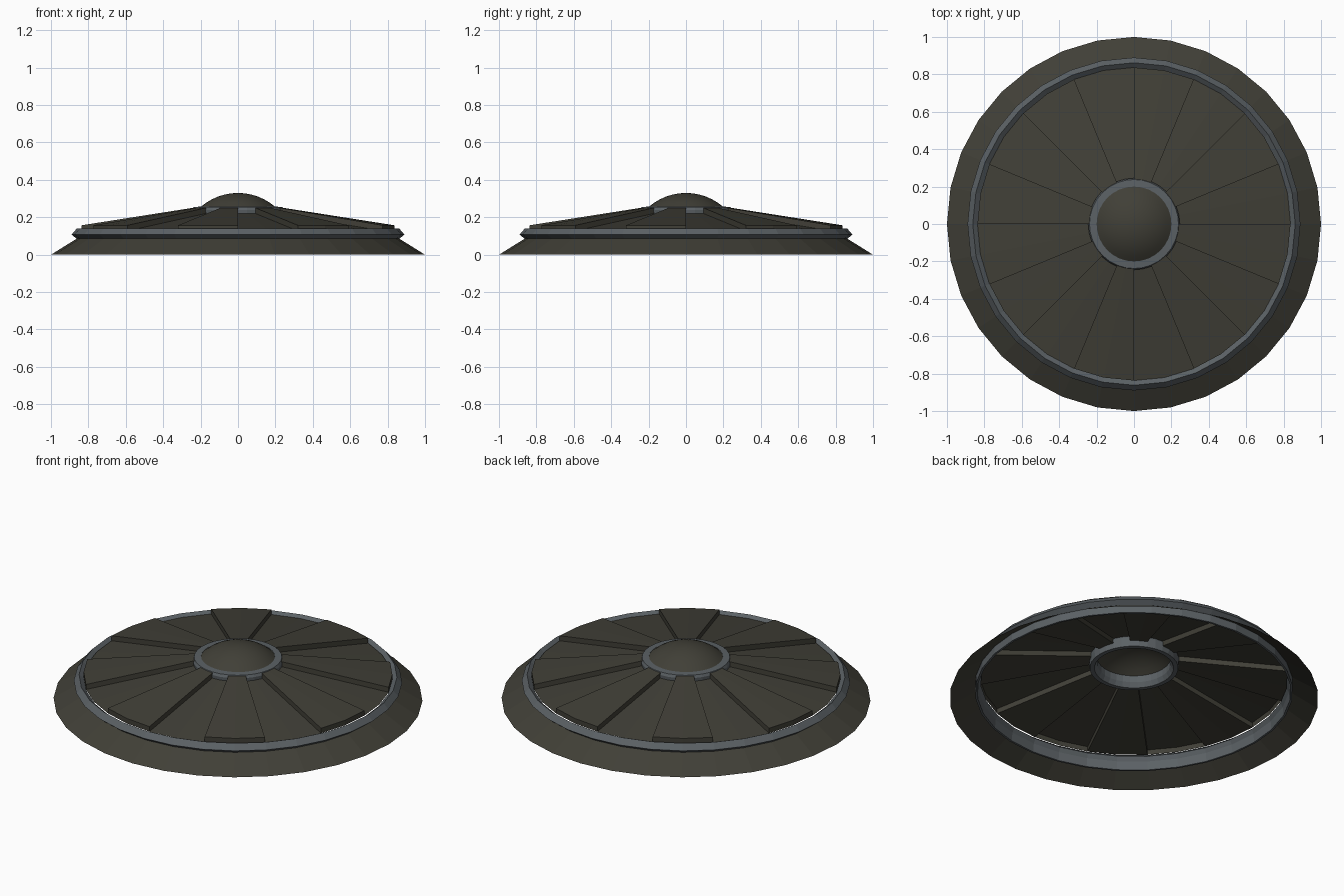
import bpy, bmesh, math

if "Cube" in bpy.data.objects:
    bpy.data.objects.remove(bpy.data.objects["Cube"])

SIDES = 32


def material(name, rgb):
    m = bpy.data.materials.new(name)
    m.diffuse_color = (*rgb, 1)
    m.use_nodes = True
    m.node_tree.nodes["Principled BSDF"].inputs["Base Color"].default_value = m.diffuse_color
    return m


olive = material("dark_olive", (0.052, 0.050, 0.038))
steel = material("blue_grey", (0.105, 0.120, 0.130))


def pt(r, k, z, n=SIDES):
    a = 2 * math.pi * k / n
    return (r * math.cos(a), r * math.sin(a), z)


def finish(name, bm, mat, merge=True):
    if merge:
        bmesh.ops.remove_doubles(bm, verts=bm.verts, dist=1e-5)
    bmesh.ops.recalc_face_normals(bm, faces=bm.faces)
    me = bpy.data.meshes.new(name)
    bm.to_mesh(me)
    bm.free()
    me.materials.append(mat)
    ob = bpy.data.objects.new(name, me)
    bpy.context.collection.objects.link(ob)
    return ob


def lathe(name, profile, mat, closed=False, smooth=False):
    bm = bmesh.new()
    pairs = list(zip(profile, profile[1:] + profile[:1]))
    if not closed:
        pairs.pop()
    for k in range(SIDES):
        for (r0, z0), (r1, z1) in pairs:
            quad = [pt(r0, k, z0), pt(r0, k + 1, z0)]
            quad += [pt(r1, k + 1, z1), pt(r1, k, z1)] if r1 > 0 else [(0, 0, z1)]
            bm.faces.new([bm.verts.new(p) for p in quad])
    ob = finish(name, bm, mat)
    for p in ob.data.polygons:
        p.use_smooth = smooth
    # an open sheet must face up and outwards
    if not closed and ob.data.polygons[0].normal.z < 0:
        ob.data.flip_normals()
    return ob


# sloping outer skirt, open below
lathe("outer_skirt", [(1.0, 0), (0.86, 0.087)], olive)

# bevelled clamp ring with a short flange under the skirt
lathe("clamp_ring", [(0.862, 0.14), (0.89, 0.107), (0.862, 0.085), (0.862, 0.04),
                     (0.85, 0.04), (0.845, 0.09), (0.832, 0.115)], steel, closed=True)

# sixteen roof panels, every other one raised, with step walls between
R_IN, R_OUT, STEP = 0.232, 0.837, 0.03
Z_IN, Z_OUT = 0.222, 0.127
bm = bmesh.new()


def face(*pts):
    bm.faces.new([bm.verts.new(p) for p in pts])


for s in range(16):
    up = STEP if s % 2 else 0
    k0 = s * 2
    for k in (k0, k0 + 1):
        face(pt(R_IN, k, Z_IN + up), pt(R_OUT, k, Z_OUT + up),
             pt(R_OUT, k + 1, Z_OUT + up), pt(R_IN, k + 1, Z_IN + up))
        if up:
            # outer end wall
            face(pt(R_OUT, k, Z_OUT), pt(R_OUT, k + 1, Z_OUT),
                 pt(R_OUT, k + 1, Z_OUT + up), pt(R_OUT, k, Z_OUT + up))
    # radial wall at the sector boundary
    face(pt(R_IN, k0, Z_IN), pt(R_OUT, k0, Z_OUT),
         pt(R_OUT, k0, Z_OUT + STEP), pt(R_IN, k0, Z_IN + STEP))
finish("roof_panels", bm, olive)

# collar around the dome
lathe("dome_collar", [(0.2, 0.257), (0.238, 0.255), (0.245, 0.24), (0.24, 0.188),
                      (0.215, 0.188), (0.2, 0.215)], steel, closed=True)

# shallow smooth dome
A, H, BASE = 0.2, 0.075, 0.255
R = (A * A + H * H) / (2 * H)
top = math.asin(A / R)
cap = [(R * math.sin(top * (1 - i / 6)), BASE + H - R + R * math.cos(top * (1 - i / 6)))
       for i in range(6)] + [(0, BASE + H)]
lathe("centre_dome", cap, olive, smooth=True)
